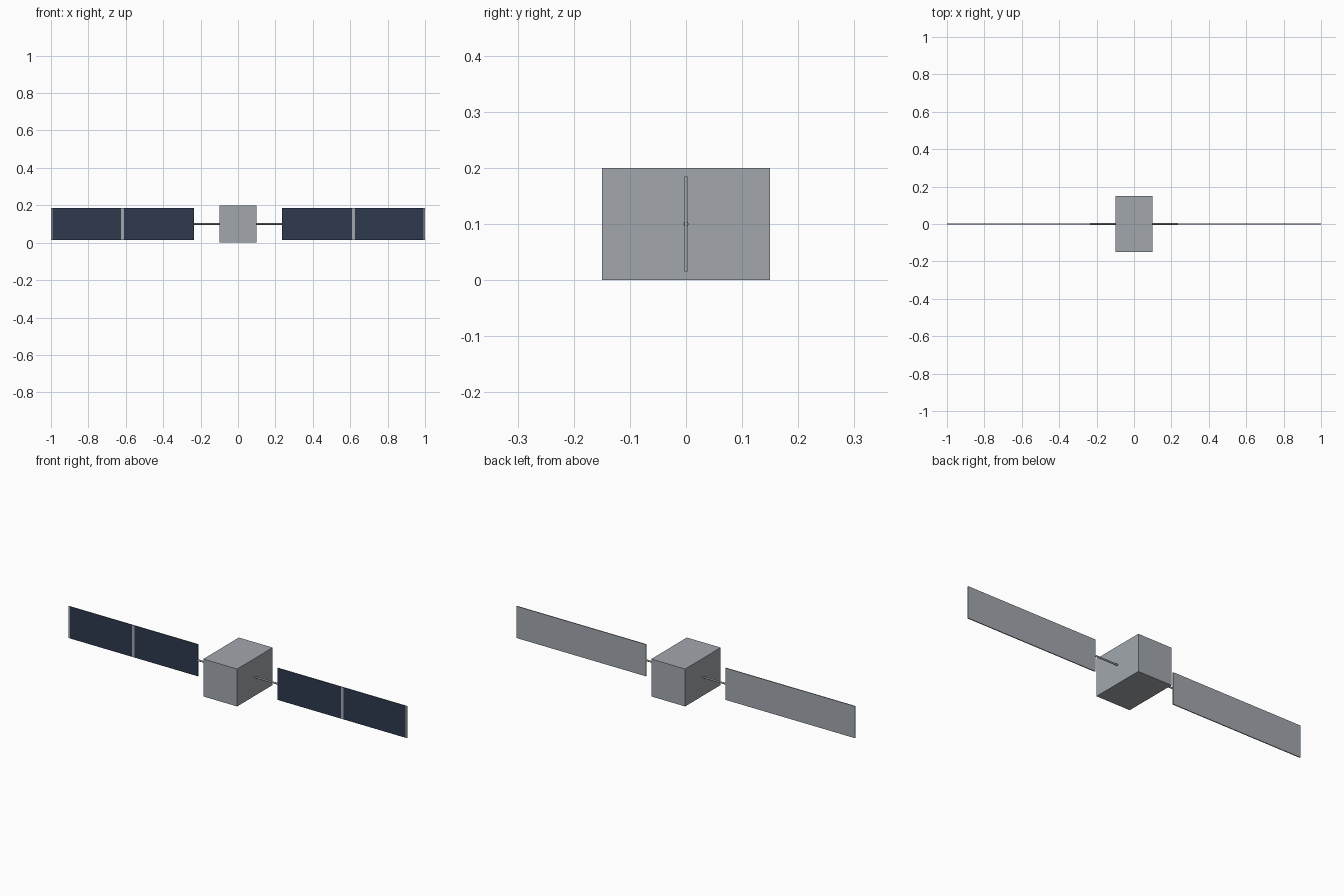
import bpy
import bmesh
import math
from mathutils import Vector

cube = bpy.data.objects.get("Cube")
if cube:
    bpy.data.objects.remove(cube, do_unlink=True)


def material(name, color):
    mat = bpy.data.materials.new(name)
    mat.use_nodes = True
    mat.diffuse_color = color
    mat.node_tree.nodes["Principled BSDF"].inputs["Base Color"].default_value = color
    return mat


grey = material("satin grey", (0.36, 0.39, 0.42, 1))
navy = material("solar navy", (0.026, 0.042, 0.076, 1))

MID_Z = 0.1
INNER, OUTER = 0.235, 1.0      # panel reach along x
HEIGHT, THICK = 0.17, 0.005    # panel size
STRIP = 0.008                  # bare margin at the outer end of each cell


def finish(bm, name, *mats):
    mesh = bpy.data.meshes.new(name)
    bm.normal_update()
    bm.to_mesh(mesh)
    bm.free()
    obj = bpy.data.objects.new(name, mesh)
    for mat in mats:
        mesh.materials.append(mat)
    bpy.context.collection.objects.link(obj)
    return obj


def box(size):
    bm = bmesh.new()
    bmesh.ops.create_cube(bm, size=1)
    bmesh.ops.scale(bm, vec=size, verts=bm.verts)
    return bm


# Body
body = finish(box((0.2, 0.3, 0.2)), "body", grey)
body.location.z = MID_Z

middle = (INNER + OUTER) / 2
for side, sign in (("left", 1), ("right", -1)):
    # Boom joining the body and the panel
    bm = bmesh.new()
    bmesh.ops.create_cone(bm, cap_ends=True, segments=16, radius1=0.0045,
                          radius2=0.0045, depth=INNER - 0.09)
    boom = finish(bm, side + "_boom", grey)
    boom.rotation_euler.y = math.pi / 2
    boom.location = (sign * (INNER + 0.09) / 2, 0, MID_Z)
    for poly in boom.data.polygons:
        poly.use_smooth = len(poly.vertices) == 4

    # Panel, cut across at the cell borders, with navy cells on the front
    bm = box((OUTER - INNER, THICK, HEIGHT))
    bmesh.ops.translate(bm, vec=(sign * middle, 0, MID_Z), verts=bm.verts)
    cuts = (middle - STRIP, middle + STRIP, OUTER - STRIP)
    for x in cuts:
        bmesh.ops.bisect_plane(bm, geom=bm.verts[:] + bm.edges[:] + bm.faces[:],
                               plane_co=Vector((sign * x, 0, 0)), plane_no=(1, 0, 0))
    bm.normal_update()
    for face in bm.faces:
        x = abs(face.calc_center_median().x)
        in_cell = x < cuts[0] or cuts[1] < x < cuts[2]
        face.material_index = int(face.normal.y < -0.9 and in_cell)
    finish(bm, side + "_solar_panel", grey, navy)
